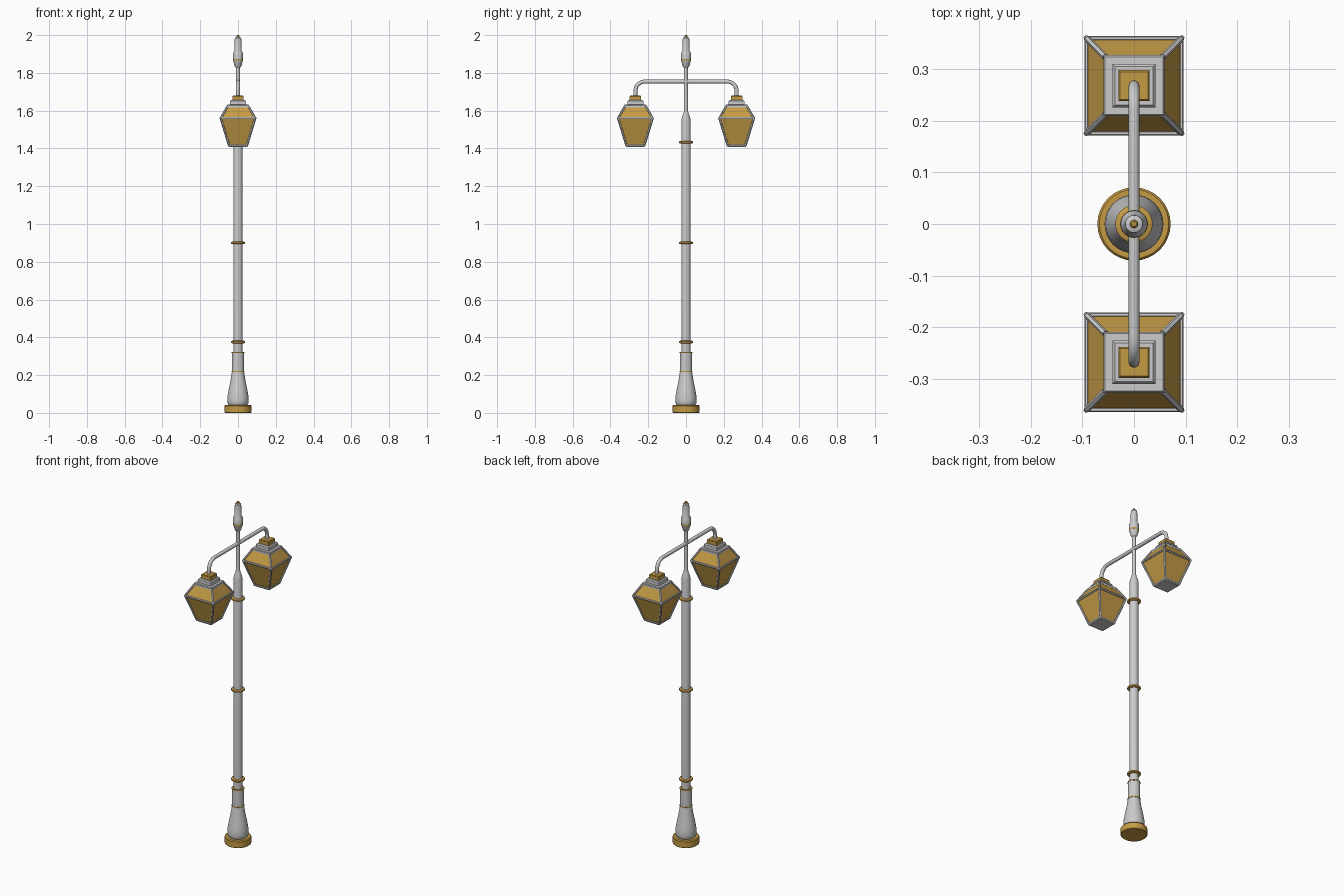
import bpy, bmesh, math

if "Cube" in bpy.data.objects:
    bpy.data.objects.remove(bpy.data.objects["Cube"])

gold = bpy.data.materials.new("gold")
gold.diffuse_color = (0.56, 0.33, 0.06, 1)
gold.use_nodes = True
gold.node_tree.nodes["Principled BSDF"].inputs["Base Color"].default_value = gold.diffuse_color


def finish(ob, mat=None, smooth=True):
    if mat:
        ob.data.materials.append(mat)
    bpy.ops.object.select_all(action='DESELECT')
    ob.select_set(True)
    bpy.context.view_layer.objects.active = ob
    if ob.type == 'CURVE':
        bpy.ops.object.convert(target='MESH')
    if smooth:
        bpy.ops.object.shade_smooth_by_angle(angle=math.radians(35))
    return bpy.context.object


def lathe(name, profile, mat=None, y=0, sides=32):
    """Revolve (radius, z) points; with 4 sides the radius is the half width."""
    square = sides == 4
    k = math.sqrt(2) if square else 1
    bm = bmesh.new()
    rings = []
    for r, z in profile:
        ring = []
        for i in range(sides):
            a = 2 * math.pi * (i + (0.5 if square else 0)) / sides
            ring.append(bm.verts.new((k * r * math.cos(a), k * r * math.sin(a), z)))
        rings.append(ring)
    for lo, hi in zip(rings, rings[1:]):
        for i in range(sides):
            j = (i + 1) % sides
            bm.faces.new((lo[i], lo[j], hi[j], hi[i]))
    bm.faces.new(rings[0][::-1])
    bm.faces.new(rings[-1])
    me = bpy.data.meshes.new(name)
    bm.to_mesh(me)
    bm.free()
    ob = bpy.data.objects.new(name, me)
    ob.location.y = y
    bpy.context.collection.objects.link(ob)
    return finish(ob, mat, not square)


def tubes(name, paths, radius, res, y=0, smooth=True):
    """Sweep a round section along (points, closed) paths."""
    cu = bpy.data.curves.new(name, 'CURVE')
    cu.dimensions = '3D'
    cu.bevel_depth, cu.bevel_resolution = radius, res
    cu.use_fill_caps = True
    for pts, closed in paths:
        sp = cu.splines.new('POLY')
        sp.points.add(len(pts) - 1)
        for p, co in zip(sp.points, pts):
            p.co = (*co, 1)
        sp.use_cyclic_u = closed
    ob = bpy.data.objects.new(name, cu)
    ob.location.y = y
    bpy.context.collection.objects.link(ob)
    return finish(ob, None, smooth)


# Base and pole
lathe("base_disc", [(0.068, 0), (0.071, 0.003), (0.071, 0.037), (0.067, 0.042)], gold)
lathe("base_bell", [(0.050, 0.04), (0.055, 0.05), (0.057, 0.065), (0.055, 0.09),
                    (0.048, 0.13), (0.039, 0.175), (0.032, 0.218)])
lathe("base_sleeve", [(0.033, 0.218), (0.033, 0.322)])
lathe("pole", [(0.024, 0.32), (0.024, 1.55), (0.021, 1.565), (0.014, 1.585),
               (0.0105, 1.60), (0.0105, 1.84)])
for i, z in enumerate((0.22, 0.32)):
    lathe(f"sleeve_band_{i}", [(0.034, z - 0.003), (0.034, z + 0.003)], gold)
for i, z in enumerate((0.375, 0.90, 1.433)):
    lathe(f"pole_ring_{i}", [(0.031, z - 0.007), (0.036, z - 0.004),
                             (0.036, z + 0.004), (0.031, z + 0.007)], gold)

# Finial
lathe("finial_cup", [(0.012, 1.828), (0.018, 1.836), (0.026, 1.866)])
lathe("finial_band", [(0.027, 1.866), (0.027, 1.873)], gold)
lathe("finial_body", [(0.026, 1.873), (0.026, 1.905), (0.019, 1.918),
                      (0.017, 1.985), (0.012, 1.988)])
lathe("finial_tip", [(0.008, 1.985), (0.008, 1.996), (0.005, 2.0)], gold)

# Arm bent down at both ends
LY, BEND, ARM_Z = 0.268, 0.05, 1.754
half = [(0, LY, 1.67)]
for i in range(9):
    a = i * math.pi / 16
    half.append((0, LY - BEND + BEND * math.cos(a), ARM_Z - BEND + BEND * math.sin(a)))
arm = half + [(x, -y, z) for x, y, z in reversed(half)]
tubes("arm", [(arm, False)], 0.0105, 4)

# Lanterns
CORNERS = ((1, 1), (-1, 1), (-1, -1), (1, -1))
LEVELS = ((0.047, 1.414), (0.092, 1.56), (0.056, 1.622))
for side, y in (("back", LY), ("front", -LY)):
    lathe(f"{side}_lantern_glass", [(0.046, 1.414), (0.0905, 1.56), (0.055, 1.622)],
          gold, y, 4)
    rims = [([(sx * h, sy * h, z) for sx, sy in CORNERS], True) for h, z in LEVELS[:2]]
    posts = [([(sx * h, sy * h, z) for h, z in LEVELS], False) for sx, sy in CORNERS]
    tubes(f"{side}_lantern_frame", rims + posts, 0.006, 1, y)
    lathe(f"{side}_lantern_floor", [(0.047, 1.407), (0.051, 1.42)], None, y, 4)
    lathe(f"{side}_lantern_lid", [(0.059, 1.617), (0.059, 1.628), (0.056, 1.632)], None, y, 4)
    lathe(f"{side}_lantern_collar", [(0.042, 1.63), (0.042, 1.650), (0.037, 1.656)], None, y, 4)
    lathe(f"{side}_lantern_cap", [(0.030, 1.655), (0.030, 1.676), (0.027, 1.68)], gold, y, 4)
